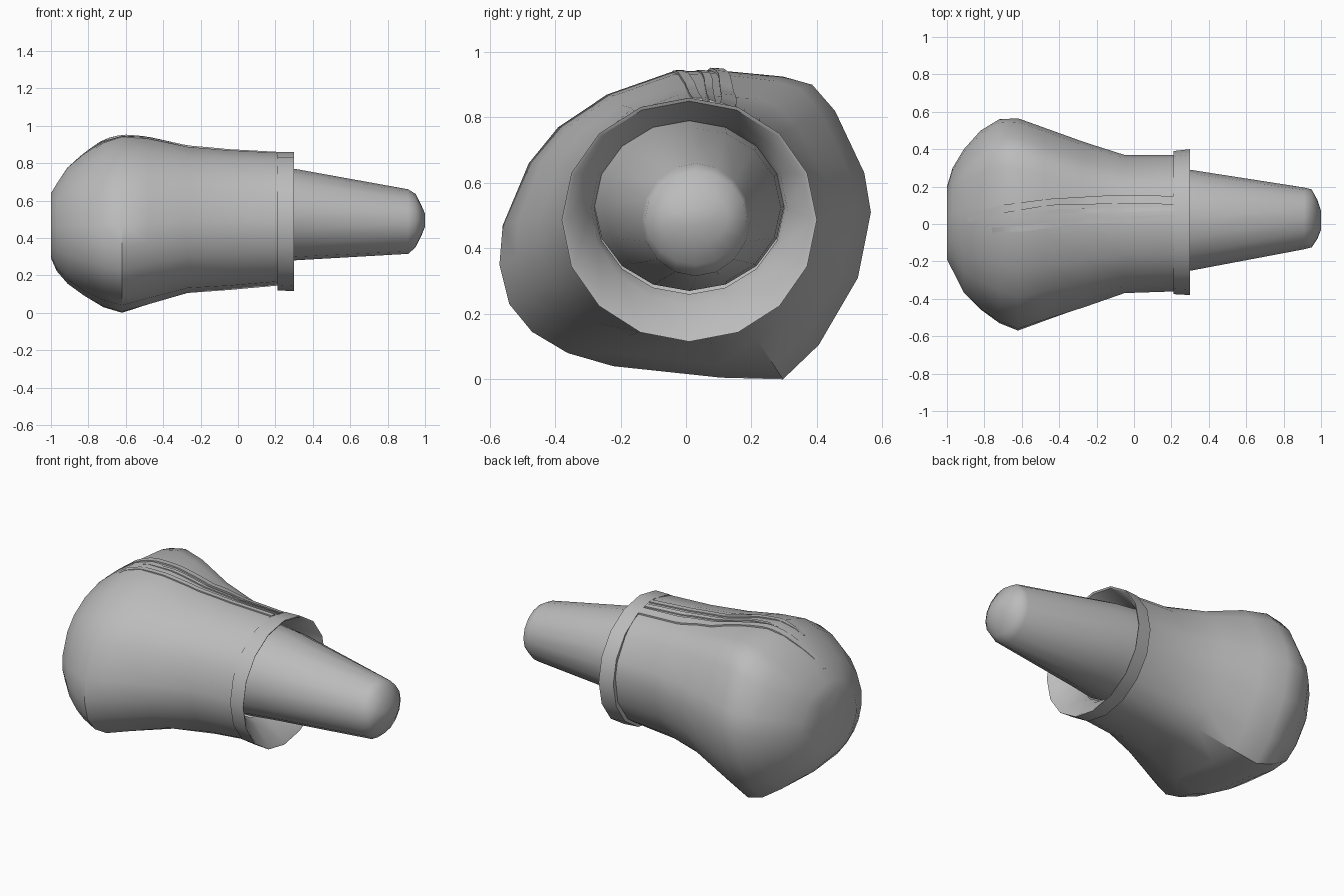
import bpy, bmesh, math
from mathutils import Vector
from mathutils.bvhtree import BVHTree

cube = bpy.data.objects.get("Cube")
if cube:
    bpy.data.objects.remove(cube, do_unlink=True)

grey = bpy.data.materials.new("plain grey")
grey.use_nodes = True
grey.diffuse_color = (0.5, 0.5, 0.5, 1)
grey.node_tree.nodes["Principled BSDF"].inputs["Base Color"].default_value = grey.diffuse_color


def finish(name, bm, angle=35):
    """Turn a bmesh into a shaded grey object."""
    bmesh.ops.recalc_face_normals(bm, faces=bm.faces)
    mesh = bpy.data.meshes.new(name)
    bm.to_mesh(mesh)
    bm.free()
    mesh.materials.append(grey)
    obj = bpy.data.objects.new(name, mesh)
    bpy.context.collection.objects.link(obj)
    bpy.ops.object.select_all(action="DESELECT")
    obj.select_set(True)
    bpy.context.view_layer.objects.active = obj
    bpy.ops.object.shade_smooth_by_angle(angle=math.radians(angle))
    return obj


def circle(sides):
    return [Vector((math.sin(math.tau * i / sides), math.cos(math.tau * i / sides)))
            for i in range(sides)]


def loft(rings, cap_start=False, cap_end=False):
    """Skin rings given as (x, y low, y high, z low, z high, unit section)."""
    bm = bmesh.new()
    loops = []
    for x, y0, y1, z0, z1, section in rings:
        loops.append([bm.verts.new((x,
                                    (y0 + y1) / 2 + p.x * (y1 - y0) / 2,
                                    (z0 + z1) / 2 + p.y * (z1 - z0) / 2)) for p in section])
    for a, b in zip(loops, loops[1:]):
        for i in range(len(a)):
            j = (i + 1) % len(a)
            bm.faces.new((a[i], a[j], b[j], b[i]))
    if cap_start:
        bm.faces.new(loops[0])
    if cap_end:
        bm.faces.new(loops[-1])
    return bm


# Lopsided bulb section, normalised to a unit box
outline = [(.09, .945), (-.04, .94), (-.24, .87), (-.39, .77), (-.48, .66), (-.56, .47),
           (-.57, .35), (-.54, .23), (-.47, .145), (-.36, .08), (-.22, .04), (.11, .005),
           (.3, 0), (.41, .105), (.53, .31), (.57, .51), (.55, .63), (.46, .82),
           (.39, .9), (.3, .925)]
bulb = [Vector((y / .57, z / .4725 - 1)) for y, z in outline]


def blended(amount):
    return [p.normalized().lerp(p, amount) for p in bulb]


# Body: rounded end, bulging middle and narrower neck
body_rings = [(-1, -.19, .2, .29, .64, .3), (-.97, -.25, .3, .22, .69, .4),
              (-.91, -.37, .4, .15, .78, .6), (-.82, -.46, .5, .085, .855, .8),
              (-.72, -.53, .56, .03, .92, 1), (-.62, -.57, .565, 0, .945, 1),
              (-.48, -.52, .515, .04, .935, .9), (-.27, -.45, .44, .1, .89, .5),
              (-.05, -.37, .37, .115, .87, .1), (.23, -.36, .37, .14, .855, 0)]
body_bm = loft([r[:5] + (blended(r[5]),) for r in body_rings], cap_start=True)
surface = BVHTree.FromBMesh(body_bm)
finish("body", body_bm)

# Collar: band round the neck with a funnel running in to the inner cone
round_section = circle(16)
collar_rings = [(.21, -.34, .35, .15, .84), (.21, -.375, .39, .12, .86),
                (.3, -.38, .4, .115, .86), (.295, -.37, .39, .125, .85),
                (.2, -.29, .31, .23, .81), (.15, -.28, .3, .26, .79)]
finish("collar", loft([r + (round_section,) for r in collar_rings]))

# Inner cone with a blunt rounded tip
cone_rings = [(.14, -.28, .3, .27, .79), (.3, -.25, .29, .28, .77),
              (.91, -.135, .195, .315, .66), (.95, -.125, .185, .35, .635),
              (.98, -.08, .13, .41, .575), (1, -.03, .07, .46, .53)]
finish("inner_cone", loft([r + (round_section,) for r in cone_rings], cap_end=True), 45)


# Raised ridges following the top of the body
def ridge(name, path, height=.012, steps=24):
    """Path holds (x, y low, y high) stations."""
    bm = bmesh.new()
    rows = []
    for i in range(steps + 1):
        x = path[0][0] + (path[-1][0] - path[0][0]) * i / steps
        for a, b in zip(path, path[1:]):
            if b[0] - 1e-6 <= x <= a[0] + 1e-6:
                t = (x - a[0]) / (b[0] - a[0])
                low, high = (a[k] + (b[k] - a[k]) * t for k in (1, 2))
                break
        row = []
        for y, lift in ((low, -height), (low, height), (high, height), (high, -height)):
            hit = surface.ray_cast(Vector((x, y, 2)), Vector((0, 0, -1)))[0]
            fade = min(1, 4 * (1 - i / steps) + .1)
            row.append(bm.verts.new((x, y, hit.z + lift * fade)))
        rows.append(row)
    for a, b in zip(rows, rows[1:]):
        for k in range(3):
            bm.faces.new((a[k], a[k + 1], b[k + 1], b[k]))
    bm.faces.new(rows[0])
    bm.faces.new(rows[-1])
    finish(name, bm, 30)


ridge("back_ridge", [(.21, .105, .15), (-.1, .108, .155), (-.45, .1, .135),
                     (-.72, .055, .1), (-.93, .0, .02)], .009)
ridge("middle_ridge", [(.21, .07, .092), (-.4, .055, .08), (-.65, .03, .05)], .007)
ridge("front_ridge", [(.21, .02, .05), (-.3, 0, .03), (-.6, -.04, -.01),
                      (-.76, -.045, -.02)], .007)
